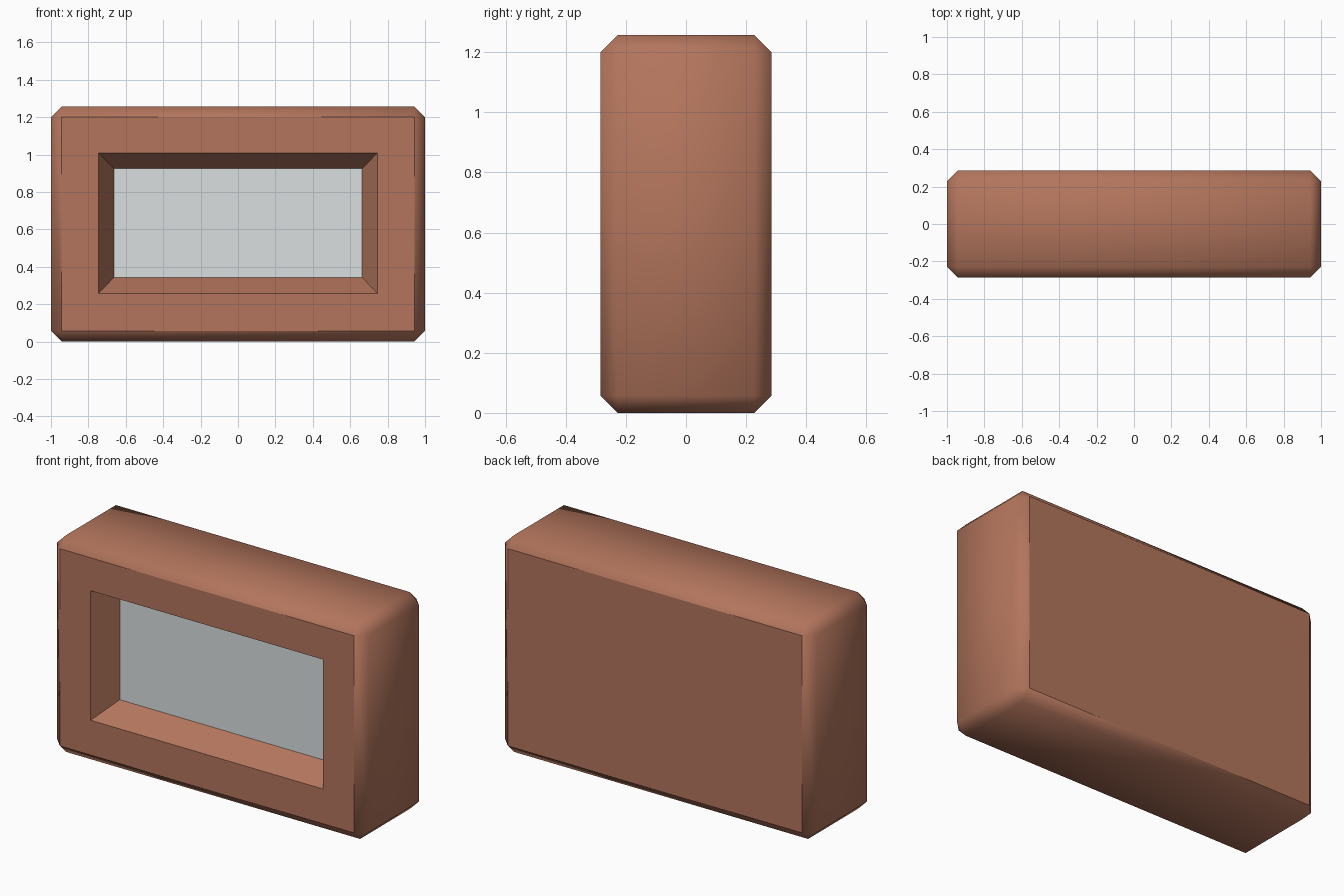
import bpy, bmesh

if "Cube" in bpy.data.objects:
    bpy.data.objects.remove(bpy.data.objects["Cube"])


def material(name, rgb):
    m = bpy.data.materials.new(name)
    m.diffuse_color = (*rgb, 1)
    m.use_nodes = True
    m.node_tree.nodes["Principled BSDF"].inputs["Base Color"].default_value = m.diffuse_color
    return m


# Chamfered casing
W, D, H, C = 2.0, 0.57, 1.257, 0.057
bm = bmesh.new()
bmesh.ops.create_cube(bm, size=1)
for v in bm.verts:
    v.co = (v.co.x * W, v.co.y * D, (v.co.z + 0.5) * H)
bmesh.ops.bevel(bm, geom=bm.edges[:], offset=C, segments=1, affect='EDGES')
bm.normal_update()

# Window opening: rim on the front face, then sloping walls down to the screen
front = min(bm.faces, key=lambda f: f.normal.y)


def ring(face, half_x, z0, z1, y):
    bmesh.ops.inset_region(bm, faces=[face], thickness=0.02)
    mid = face.calc_center_median()
    for v in face.verts:
        v.co = (half_x if v.co.x > mid.x else -half_x, y,
                z1 if v.co.z > mid.z else z0)


ring(front, 0.746, 0.258, 1.009, -D / 2)
ring(front, 0.664, 0.342, 0.925, -D / 2 + 0.15)
front.material_index = 1
bm.normal_update()

# Soft shading round the sides, crisp front, back and opening
for f in bm.faces:
    f.smooth = True
for e in bm.edges:
    flat = any(abs(f.normal.y) > 0.99 for f in e.link_faces)
    wall = all(max(abs(v.co.x) / 0.75, abs(v.co.z - H / 2) / 0.39) < 1
               for v in e.verts)
    e.smooth = not (flat or wall)

mesh = bpy.data.meshes.new("casing")
bm.to_mesh(mesh)
bm.free()
mesh.materials.append(material("terracotta", (0.45, 0.178, 0.108)))
mesh.materials.append(material("pale grey screen", (0.70, 0.735, 0.74)))
bpy.context.collection.objects.link(bpy.data.objects.new("casing", mesh))
